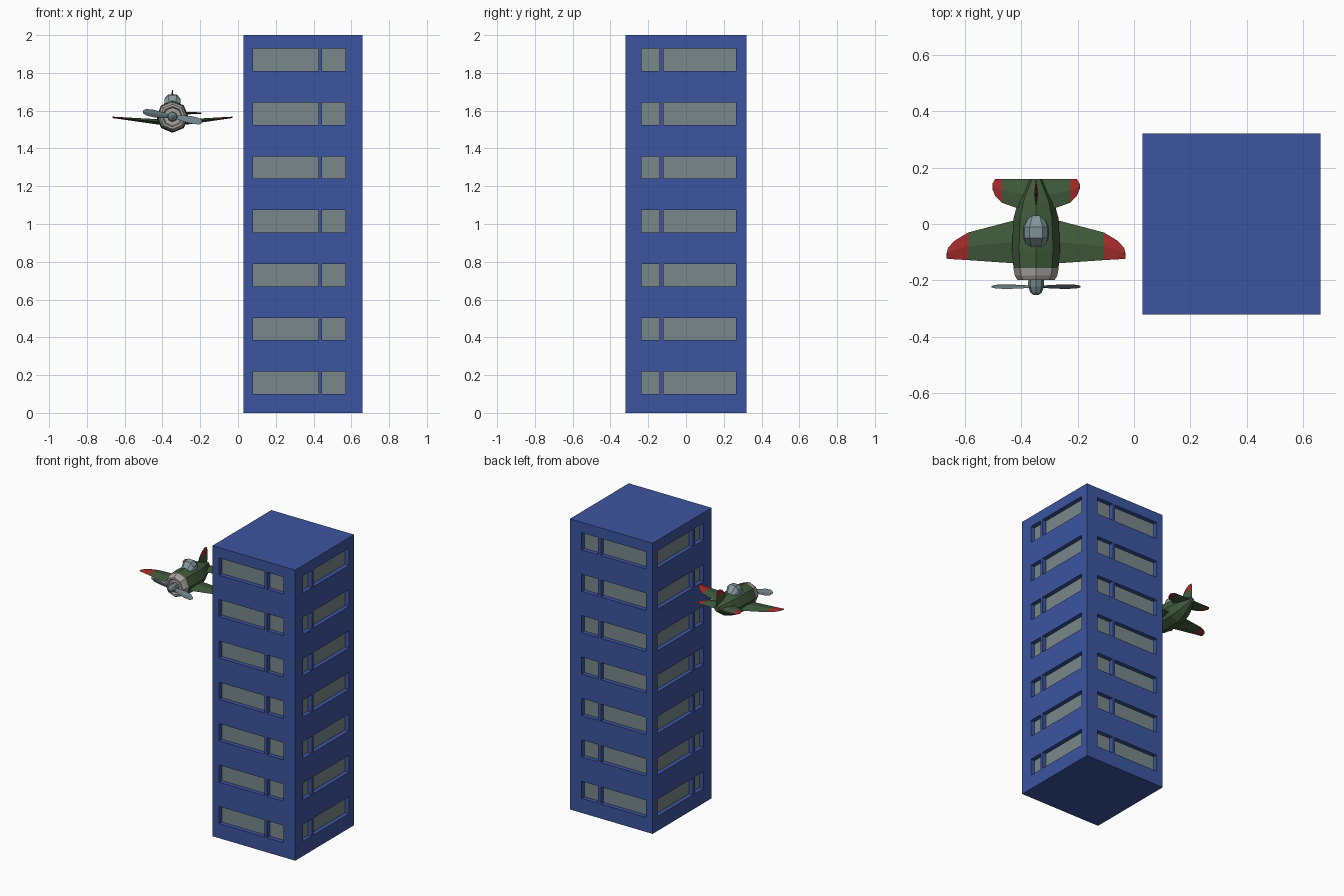
import bpy, bmesh, math
from mathutils import Vector as V

if "Cube" in bpy.data.objects:
    bpy.data.objects.remove(bpy.data.objects["Cube"])


def material(name, *rgb):
    m = bpy.data.materials.new(name)
    m.use_nodes = True
    m.diffuse_color = (*rgb, 1)
    m.node_tree.nodes["Principled BSDF"].inputs["Base Color"].default_value = (*rgb, 1)
    return m


BLUE = material("wall blue", .045, .09, .35)
PANE = material("window grey", .19, .245, .255)
GREEN = material("body green", .052, .105, .045)
RED = material("tip red", .37, .025, .025)
SILVER = material("cowl silver", .40, .37, .35)
STEEL = material("propeller steel", .17, .235, .26)
GLASS = material("canopy glass", .24, .32, .34)


def finish(name, bm, mats):
    bmesh.ops.remove_doubles(bm, verts=bm.verts, dist=1e-5)
    bmesh.ops.recalc_face_normals(bm, faces=bm.faces)
    me = bpy.data.meshes.new(name)
    bm.to_mesh(me)
    bm.free()
    for m in mats:
        me.materials.append(m)
    ob = bpy.data.objects.new(name, me)
    bpy.context.collection.objects.link(ob)
    return ob


def loft(name, sections, mats, bands=None):
    """Skin closed sections; bands gives the material slot of each span."""
    bm = bmesh.new()
    bands = bands or [0] * (len(sections) - 1)
    rings = [[bm.verts.new(p) for p in s] for s in sections]
    n = len(rings[0])
    for a, b, slot in zip(rings, rings[1:], bands):
        for i in range(n):
            j = (i + 1) % n
            bm.faces.new((a[i], a[j], b[j], b[i])).material_index = slot
    bm.faces.new(rings[0]).material_index = bands[0]
    bm.faces.new(rings[-1]).material_index = bands[-1]
    return finish(name, bm, mats)


def ring(y, r, z, sides=8):
    angles = [math.tau * i / sides for i in range(sides)]
    return [V((CX + r * math.cos(a), y, z + r * math.sin(a))) for a in angles]


def diamond(centre, chord, thick):
    c = V(centre)
    return [c + V(chord), c + V(thick), c - V(chord), c - V(thick)]


# Tower: four walls with recessed window bands
X0, X1, Y, TOP, DEPTH = .03, .66, .32, 2.0, .03
rows = [0]
for i in range(7):
    rows += [.1 + .285 * i, .218 + .285 * i]
rows.append(TOP)
x_cuts = [X0, .08, .425, .445, .57, X1]
y_cuts = [-Y, -.235, -.14, -.12, .265, Y]
walls = [(x_cuts, lambda u, z, d: (u, -Y + d, z)),
         (x_cuts, lambda u, z, d: (u, Y - d, z)),
         (y_cuts, lambda u, z, d: (X0 + d, u, z)),
         (y_cuts, lambda u, z, d: (X1 - d, u, z))]
bm = bmesh.new()


def quad(points, slot):
    bm.faces.new([bm.verts.new(p) for p in points]).material_index = slot


for cuts, place in walls:
    for i, (u0, u1) in enumerate(zip(cuts, cuts[1:])):
        for k, (z0, z1) in enumerate(zip(rows, rows[1:])):
            corners = [(u0, z0), (u1, z0), (u1, z1), (u0, z1)]
            outer = [place(u, z, 0) for u, z in corners]
            if i % 2 and k % 2:
                inner = [place(u, z, DEPTH) for u, z in corners]
                quad(inner, 1)
                for s in range(4):
                    t = (s + 1) % 4
                    quad((outer[s], outer[t], inner[t], inner[s]), 0)
            else:
                quad(outer, 0)
bmesh.ops.remove_doubles(bm, verts=bm.verts, dist=1e-5)
bmesh.ops.holes_fill(bm, edges=[e for e in bm.edges if e.is_boundary], sides=0)
for f in bm.faces:
    if len(f.verts) > 4:
        f.material_index = 0
finish("tower", bm, [BLUE, PANE])

# Aircraft body
CX, CZ = -.347, 1.568
loft("fuselage", [ring(*s) for s in [
    (-.155, .08, CZ), (-.09, .085, CZ), (.02, .08, CZ),
    (.08, .063, 1.574), (.16, .02, 1.588)]], [GREEN])

# Engine cowl with a recessed mouth
loft("engine_cowl", [ring(*s, CZ) for s in [
    (-.155, .0805), (-.183, .075), (-.198, .066),
    (-.198, .054), (-.185, .048)]], [SILVER])

# Spinner and two twisted blades
loft("spinner", [ring(*s, CZ) for s in [
    (-.18, .027), (-.222, .028), (-.243, .02), (-.252, .008)]], [STEEL])
for side, label in ((1, "left"), (-1, "right")):
    blade = []
    for d, half in ((.015, .008), (.05, .015), (.1, .02), (.14, .017), (.157, .006)):
        centre = (CX + side * d, -.222, CZ - side * d * .17)
        blade.append(diamond(centre, (0, side * half * .4, half), (0, .003, 0)))
    loft(label + "_blade", blade, [STEEL])

    # Wing with a red tip
    wing = []
    for d, front, back, z, t in ((.0, -.142, .022, 1.537, .015),
                                 (.08, -.139, .012, 1.541, .014),
                                 (.24, -.128, -.03, 1.557, .007),
                                 (.29, -.125, -.06, 1.562, .005),
                                 (.312, -.124, -.085, 1.564, .004),
                                 (.317, -.122, -.105, 1.565, .003)):
        wing.append(diamond((CX + side * d, (front + back) / 2, z),
                            (0, (back - front) / 2, 0), (0, 0, t)))
    loft(label + "_wing", wing, [GREEN, RED], [0, 0, 1, 1, 1])

    # Tailplane with a red tip
    tail = []
    for d, front, back, t in ((.0, .045, .16, .009), (.07, .057, .16, .007),
                              (.12, .075, .16, .005), (.145, .1, .159, .004),
                              (.155, .125, .142, .003)):
        tail.append(diamond((CX + side * d, (front + back) / 2, 1.587),
                            (0, (back - front) / 2, 0), (0, 0, t)))
    loft(label + "_tailplane", tail, [GREEN, RED], [0, 0, 1, 1])

# Tail fin with a red tip
fin = []
for z, front, back, t in ((1.58, .03, .16, .008), (1.635, .058, .162, .006),
                          (1.668, .075, .162, .005), (1.695, .1, .161, .004),
                          (1.71, .125, .155, .002)):
    fin.append(diamond((CX, (front + back) / 2, z),
                       (0, (back - front) / 2, 0), (t, 0, 0)))
loft("tail_fin", fin, [GREEN, RED], [0, 0, 1, 1])

# Canopy
canopy = []
for y, w, top in ((-.092, .03, 1.634), (-.05, .046, 1.682),
                  (-.01, .046, 1.686), (.03, .025, 1.644)):
    canopy.append([V((CX + sx * w, y, z)) for sx, z in
                   ((-1, 1.61), (-.9, top - .022), (-.5, top),
                    (.5, top), (.9, top - .022), (1, 1.61))])
loft("canopy", canopy, [GLASS])
